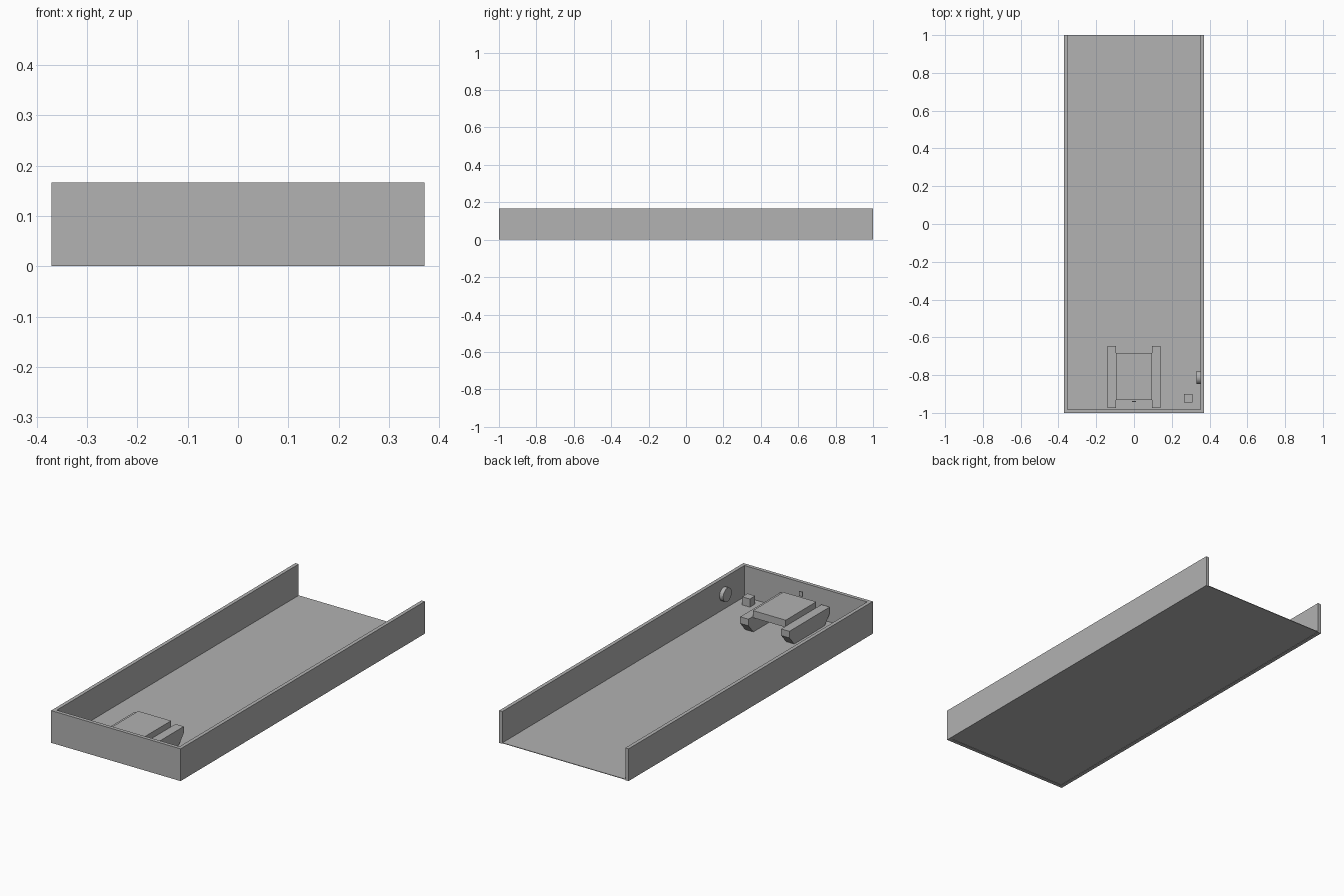
import bpy
import bmesh
import math

cube = bpy.data.objects.get("Cube")
if cube:
    bpy.data.objects.remove(cube, do_unlink=True)

grey = bpy.data.materials.new("plain grey")
grey.use_nodes = True
colour = (0.445, 0.445, 0.445, 1)
grey.diffuse_color = colour
grey.node_tree.nodes["Principled BSDF"].inputs["Base Color"].default_value = colour


def finish(name, bm):
    bmesh.ops.recalc_face_normals(bm, faces=bm.faces)
    mesh = bpy.data.meshes.new(name)
    bm.to_mesh(mesh)
    bm.free()
    mesh.materials.append(grey)
    obj = bpy.data.objects.new(name, mesh)
    bpy.context.collection.objects.link(obj)
    return obj


def prism(name, outline, place, depth):
    """Extrude a flat outline; place() maps each outline point to 3D."""
    bm = bmesh.new()
    face = bm.faces.new([bm.verts.new(place(a, b)) for a, b in outline])
    ext = bmesh.ops.extrude_face_region(bm, geom=[face])["geom"]
    verts = [v for v in ext if isinstance(v, bmesh.types.BMVert)]
    bmesh.ops.translate(bm, verts=verts, vec=depth)
    return finish(name, bm)


def box(name, x0, x1, y0, y1, z0, z1):
    outline = [(x0, y0), (x1, y0), (x1, y1), (x0, y1)]
    return prism(name, outline, lambda a, b: (a, b, z0), (0, 0, z1 - z0))


W, L, H, T = 0.371, 1.0, 0.167, 0.019
FLOOR = 0.005

# Open-ended tray: U-shaped wall around a thin floor
wall = [(-W, L), (-W, -L), (W, -L), (W, L),
        (W - T, L), (W - T, T - L), (T - W, T - L), (T - W, L)]
prism("tray_walls", wall, lambda a, b: (a, b, 0), (0, 0, H))
box("tray_floor", T - W, W - T, T - L, L, 0.002, FLOOR)

# Pair of runners with undercut ends
runner = [(-0.645, 0.086), (-0.645, 0.052), (-0.685, FLOOR),
          (-0.935, FLOOR), (-0.975, 0.052), (-0.975, 0.086)]
for side, x in (("right", -0.141), ("left", 0.094)):
    prism(side + "_runner", runner, lambda a, b: (x, a, b), (0.047, 0, 0))

# Raised slab between the runners, and the small tab above it
box("slab", -0.094, 0.094, -0.932, -0.682, 0.08, 0.117)
box("small_tab", -0.01, 0.01, -0.943, -0.938, 0.118, 0.142)

# Small block on the floor
box("small_block", 0.265, 0.309, -0.945, -0.901, FLOOR, 0.047)

# Round button on the inside of the left wall
ring = [(0.035 * math.cos(i * math.tau / 32), 0.035 * math.sin(i * math.tau / 32))
        for i in range(32)]
button = prism("round_button", ring,
               lambda a, b: (0.331, a - 0.812, b + 0.085), (0.022, 0, 0))
bpy.ops.object.select_all(action="DESELECT")
button.select_set(True)
bpy.context.view_layer.objects.active = button
bpy.ops.object.shade_smooth_by_angle(angle=math.radians(30))
